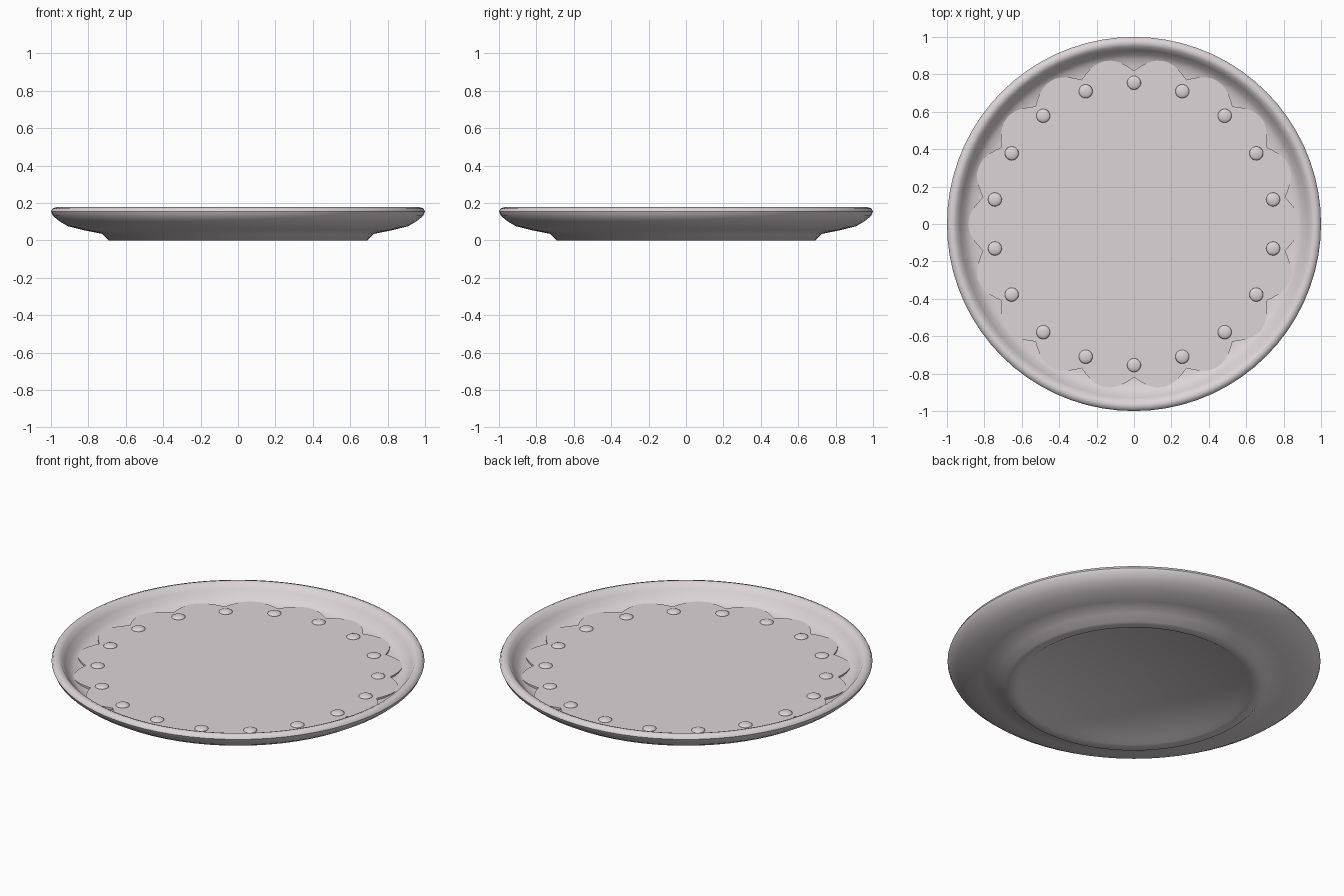
import bpy
import bmesh
from math import sin, cos, pi, radians

cube = bpy.data.objects.get("Cube")
if cube:
    bpy.data.objects.remove(cube, do_unlink=True)

SEGMENTS = 72
SCALLOPS = 18


def make_material(name, color):
    mat = bpy.data.materials.new(name)
    mat.use_nodes = True
    mat.diffuse_color = color
    mat.node_tree.nodes["Principled BSDF"].inputs["Base Color"].default_value = color
    return mat


porcelain = make_material("warm white porcelain", (0.71, 0.66, 0.68, 1))


def finish(name, bm, angle):
    bmesh.ops.recalc_face_normals(bm, faces=bm.faces)
    mesh = bpy.data.meshes.new(name)
    bm.to_mesh(mesh)
    bm.free()
    mesh.materials.append(porcelain)
    obj = bpy.data.objects.new(name, mesh)
    bpy.context.collection.objects.link(obj)
    bpy.ops.object.select_all(action="DESELECT")
    obj.select_set(True)
    bpy.context.view_layer.objects.active = obj
    bpy.ops.object.shade_smooth_by_angle(angle=radians(angle))
    return obj


# Plate: profile from underside centre, over the rim, to the well centre
profile = [(0, 0.02), (0.6, 0.02), (0.63, 0), (0.69, 0), (0.725, 0.035),
           (0.82, 0.054), (0.91, 0.076), (0.955, 0.103), (0.99, 0.132),
           (1, 0.155), (0.992, 0.171), (0.97, 0.178), (0.95, 0.17),
           (0.93, 0.143), (0.905, 0.108), (0.88, 0.091), (0.84, 0.081),
           (0.78, 0.078), (0, 0.078)]
bm = bmesh.new()
verts = [bm.verts.new((r, 0, z)) for r, z in profile]
edges = [bm.edges.new(pair) for pair in zip(verts, verts[1:])]
bmesh.ops.spin(bm, geom=verts + edges, cent=(0, 0, 0), axis=(0, 0, 1),
               angle=2 * pi, steps=SEGMENTS, use_duplicate=False)
bmesh.ops.remove_doubles(bm, verts=bm.verts, dist=0.0005)
finish("plate", bm, 50)

# Liner: thin scalloped sheet lying in the well
bm = bmesh.new()
count = SCALLOPS * 10
outline = []
for i in range(count):
    a = pi / 2 + 2 * pi * i / count
    r = 0.82 + 0.065 * abs(sin(SCALLOPS / 2 * (a - pi / 2)))
    outline.append(bm.verts.new((r * cos(a), r * sin(a), 0.083)))
sheet = bm.faces.new(outline)
raised = bmesh.ops.extrude_face_region(bm, geom=[sheet])
bmesh.ops.translate(bm, vec=(0, 0, 0.011),
                    verts=[v for v in raised["geom"] if isinstance(v, bmesh.types.BMVert)])
finish("scalloped_liner", bm, 30)

# Beads: one low dome inside each notch
bm = bmesh.new()
for i in range(SCALLOPS):
    a = pi / 2 + 2 * pi * i / SCALLOPS
    dome = bmesh.ops.create_uvsphere(bm, u_segments=20, v_segments=10, radius=0.037)
    bmesh.ops.scale(bm, vec=(1, 1, 0.35), verts=dome["verts"])
    bmesh.ops.translate(bm, vec=(0.755 * cos(a), 0.755 * sin(a), 0.094), verts=dome["verts"])
finish("beads", bm, 60)
